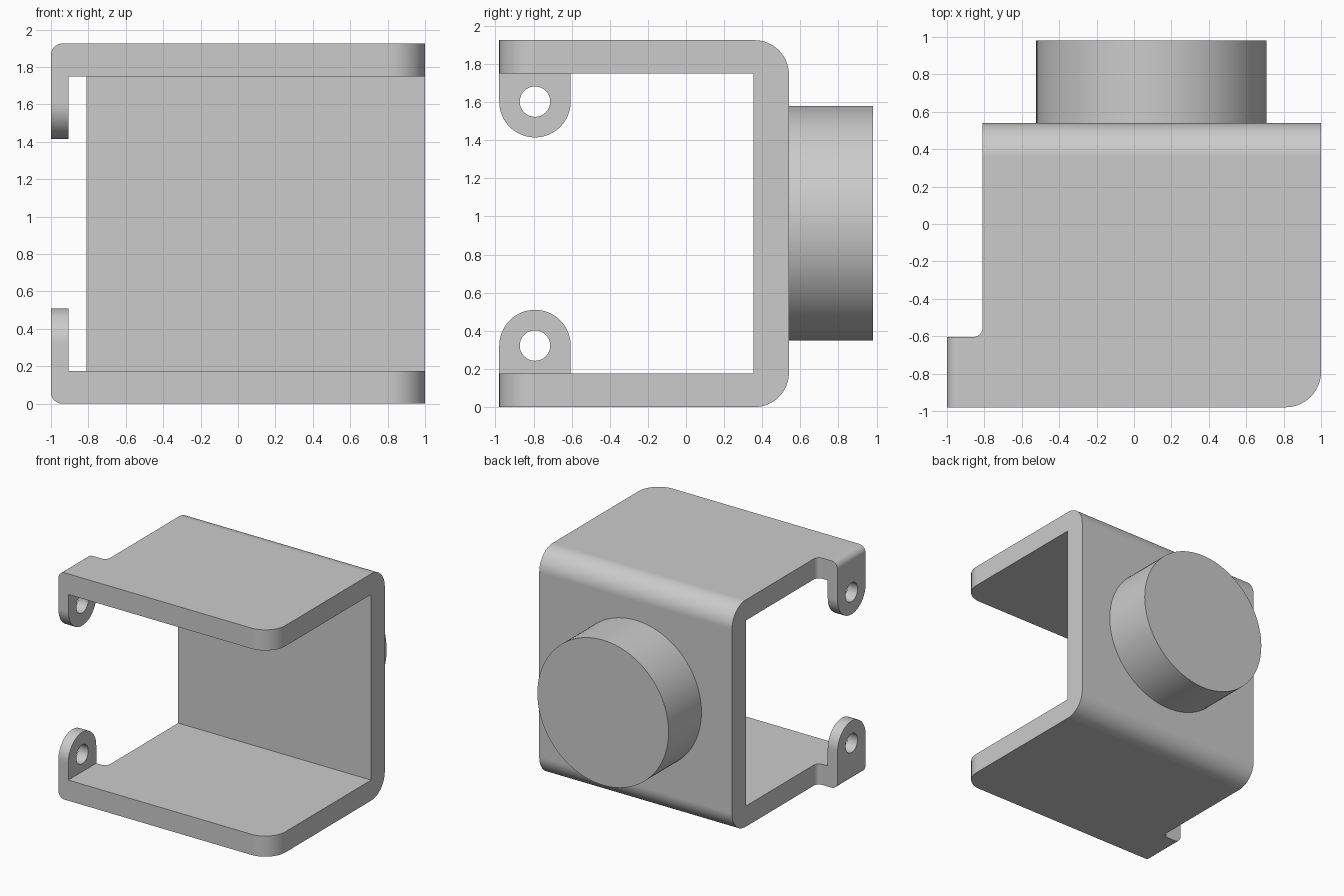
import bpy, bmesh
from math import cos, sin, radians

if "Cube" in bpy.data.objects:
    bpy.data.objects.remove(bpy.data.objects["Cube"])

H = 1.925        # overall height
T = 0.175        # plate thickness


def arc(cx, cy, r, a0, a1, n=16):
    angles = [radians(a0 + (a1 - a0) * i / n) for i in range(n + 1)]
    return [(cx + r * cos(a), cy + r * sin(a)) for a in angles]


def prism(name, pts, axis, lo, hi):
    """Extrude a closed 2D profile along the given axis."""
    place = {'x': lambda p, d: (d, p[0], p[1]),
             'y': lambda p, d: (p[0], d, p[1]),
             'z': lambda p, d: (p[0], p[1], d)}[axis]
    bm = bmesh.new()
    a = [bm.verts.new(place(p, lo)) for p in pts]
    b = [bm.verts.new(place(p, hi)) for p in pts]
    bm.faces.new(a)
    bm.faces.new(b[::-1])
    for i in range(len(pts)):
        j = (i + 1) % len(pts)
        bm.faces.new((a[i], b[i], b[j], a[j]))
    bmesh.ops.recalc_face_normals(bm, faces=bm.faces)
    mesh = bpy.data.meshes.new(name)
    bm.to_mesh(mesh)
    bm.free()
    ob = bpy.data.objects.new(name, mesh)
    bpy.context.collection.objects.link(ob)
    return ob


def combine(target, other, op):
    mod = target.modifiers.new(op.lower(), 'BOOLEAN')
    mod.operation = op
    mod.solver = 'EXACT'
    mod.object = other
    bpy.context.view_layer.objects.active = target
    bpy.ops.object.modifier_apply(modifier=mod.name)
    bpy.data.objects.remove(other)


def circle(cx, cy, r, n):
    return arc(cx, cy, r, 0, 360, n)[:-1]


# U-shaped channel, rounded outside at the back, square inside
R = 0.18
channel = ([(-1.1, 0)] + arc(0.54 - R, R, R, -90, 0)
           + arc(0.54 - R, H - R, R, 0, 90)
           + [(-1.1, H), (-1.1, H - T), (0.355, H - T), (0.355, T), (-1.1, T)])
bracket = prism("bracket", channel, 'x', -1.1, 1.1)

# Plan outline: side notch with a fillet and one rounded front corner
plan = ([(-1.1, -0.98)] + arc(0.81, -0.79, 0.19, -90, 0)
        + [(1, 0.7), (-0.81, 0.7)]
        + arc(-0.86, -0.555, 0.05, 0, -90, 8) + [(-1.1, -0.605)])
combine(bracket, prism("plan_outline", plan, 'z', -0.2, H + 0.2), 'INTERSECT')

# Mirrored hinge ears with pin holes
EY, EZ, ER = -0.7925, 0.3225, 0.1875
for top in (False, True):
    flip = lambda pts: [(y, H - z if top else z) for y, z in pts]
    ear = prism("ear", flip(arc(EY, EZ, ER, 0, 180, 32)
                            + [(EY - ER, 0.1), (EY + ER, 0.1)]), 'x', -1.1, -0.907)
    hole = prism("pin_hole", flip(circle(EY, EZ, 0.08, 32)), 'x', -1.2, -0.8)
    combine(ear, hole, 'DIFFERENCE')
    combine(bracket, ear, 'UNION')

# Rounded outer edges on the ear side
E = 0.06
side = (arc(-1 + E, H - E, E, 90, 180, 8) + arc(-1 + E, E, E, 180, 270, 8)
        + [(1.2, 0), (1.2, H)])
combine(bracket, prism("side_rounding", side, 'y', -1.3, 1.3), 'INTERSECT')

# Round boss on the back wall
boss = prism("boss", circle(0.093, 0.965, 0.616, 96), 'y', 0.45, 0.98)
combine(bracket, boss, 'UNION')

# Smooth curved faces, flat planes
bpy.ops.object.select_all(action='DESELECT')
bracket.select_set(True)
bpy.context.view_layer.objects.active = bracket
bpy.ops.object.shade_smooth_by_angle(angle=radians(30))
weighted = bracket.modifiers.new("weighted_normals", 'WEIGHTED_NORMAL')
weighted.keep_sharp = True
